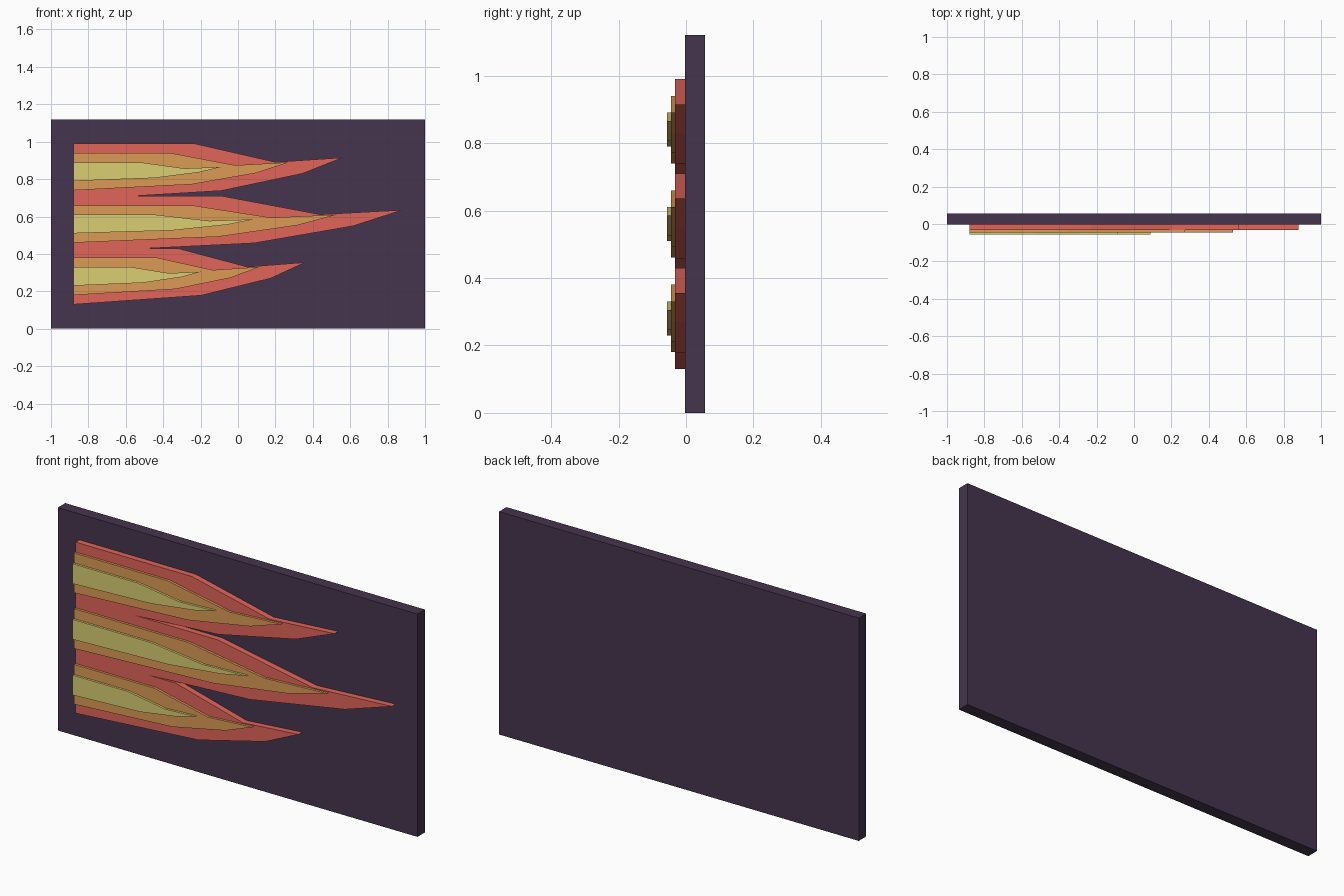
import bpy
import bmesh

if "Cube" in bpy.data.objects:
    bpy.data.objects.remove(bpy.data.objects["Cube"])


def material(name, rgb):
    m = bpy.data.materials.new(name)
    m.diffuse_color = (*rgb, 1.0)
    m.use_nodes = True
    m.node_tree.nodes["Principled BSDF"].inputs["Base Color"].default_value = m.diffuse_color
    return m


def prism(name, outline, y_front, y_back, mat):
    """Extrude an x-z outline from y_front back to y_back."""
    bm = bmesh.new()
    face = bm.faces.new([bm.verts.new((x, y_front, z)) for x, z in outline])
    ext = bmesh.ops.extrude_face_region(bm, geom=[face])
    moved = [v for v in ext["geom"] if isinstance(v, bmesh.types.BMVert)]
    bmesh.ops.translate(bm, verts=moved, vec=(0, y_back - y_front, 0))
    bmesh.ops.recalc_face_normals(bm, faces=bm.faces)
    mesh = bpy.data.meshes.new(name)
    bm.to_mesh(mesh)
    bm.free()
    mesh.materials.append(mat)
    obj = bpy.data.objects.new(name, mesh)
    bpy.context.collection.objects.link(obj)
    return obj


# Backing panel
prism("panel", [(-1, 0), (1, 0), (1, 1.12), (-1, 1.12)], -0.003, 0.056,
      material("panel_purple", (0.06, 0.035, 0.075)))

# Flame tongue profile: fraction of length, fraction of half height
TONGUE = [(0, -1), (0.55, -0.68), (0.85, -0.07), (1, 0.5),
          (0.75, 0.34), (0.45, 1), (0, 1)]

# Stacked colour layers: name, length factor, half height, front y, back y
LAYERS = [
    ("outer", 1.0, 0.15, -0.033, -0.003, material("flame_red", (0.75, 0.13, 0.10))),
    ("middle", 0.8, 0.10, -0.045, -0.033, material("flame_orange", (0.72, 0.33, 0.09))),
    ("inner", 0.55, 0.05, -0.056, -0.045, material("flame_yellow", (0.70, 0.62, 0.17))),
]

# Three flames: position name, centre height, length
for place, zc, length in [("top", 0.84, 1.44), ("centre", 0.56, 1.76), ("bottom", 0.28, 1.24)]:
    for layer, k, half, y0, y1, mat in LAYERS:
        pts = [(-0.88 + u * length * k, zc + v * half) for u, v in TONGUE]
        prism(f"{place}_flame_{layer}", pts, y0, y1, mat)
